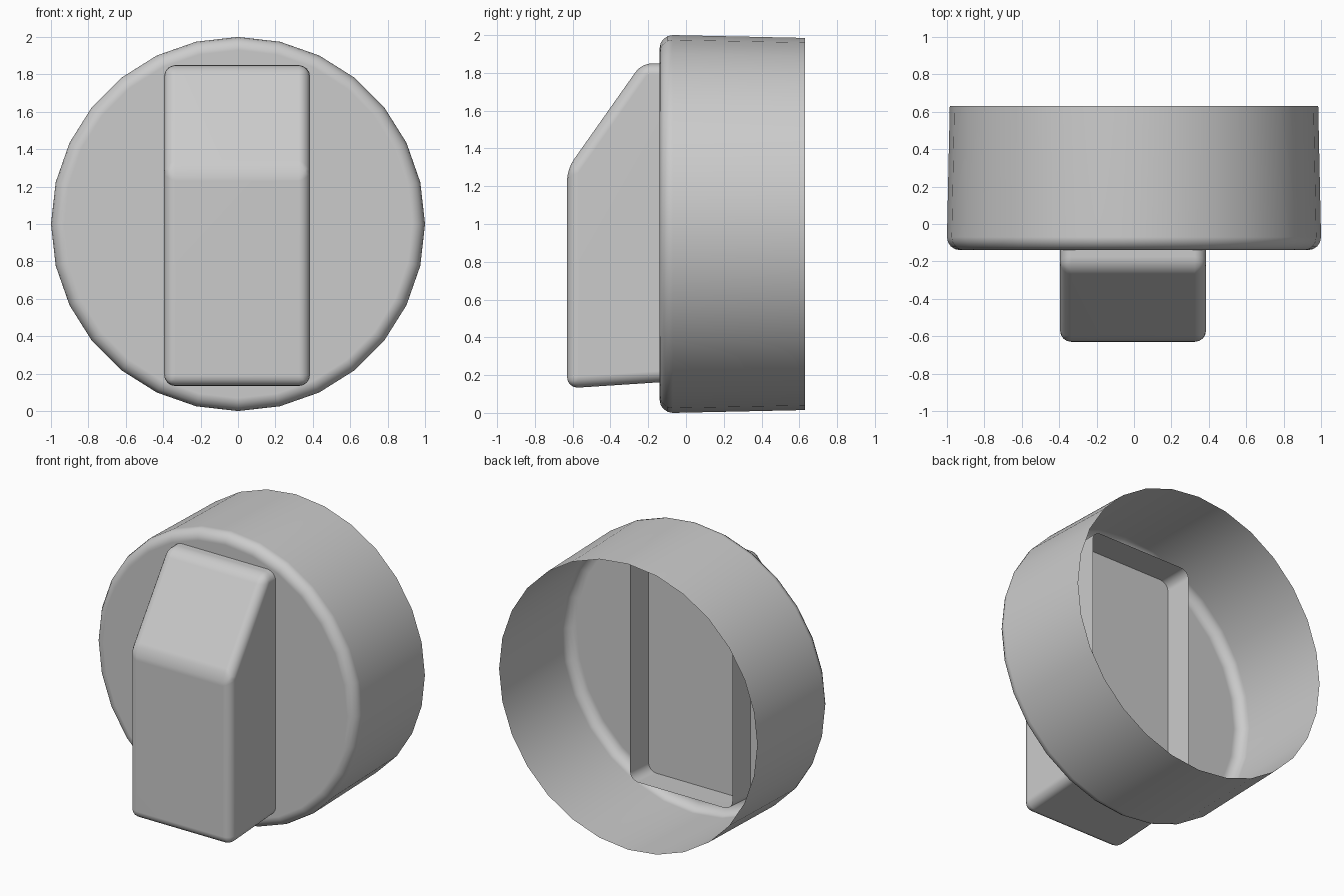
import bpy, bmesh
from math import sin, cos, pi, radians

default = bpy.data.objects.get("Cube")
if default:
    bpy.data.objects.remove(default, do_unlink=True)

grey = bpy.data.materials.new("plain grey")
grey.use_nodes = True
colour = (0.6, 0.6, 0.6, 1)
grey.diffuse_color = colour
grey.node_tree.nodes["Principled BSDF"].inputs["Base Color"].default_value = colour


def finish(bm, name):
    """Turn a bmesh into a smooth-shaded object whose flat faces stay flat."""
    bmesh.ops.recalc_face_normals(bm, faces=bm.faces)
    mesh = bpy.data.meshes.new(name)
    bm.to_mesh(mesh)
    bm.free()
    mesh.materials.append(grey)
    obj = bpy.data.objects.new(name, mesh)
    bpy.context.collection.objects.link(obj)
    bpy.ops.object.select_all(action='DESELECT')
    obj.select_set(True)
    bpy.context.view_layer.objects.active = obj
    bpy.ops.object.shade_smooth_by_angle(angle=radians(40))
    weighted = obj.modifiers.new("flat faces", 'WEIGHTED_NORMAL')
    weighted.keep_sharp = True
    return obj


# Round drum: thin shell, rounded front rim, open back
SIDES, FILLET, STEPS = 28, 0.07, 4
FRONT, BACK = -0.14, 0.63
profile = []
for i in range(STEPS + 1):
    a = pi / 2 * i / STEPS
    profile.append((1 - FILLET + FILLET * sin(a), FRONT + FILLET - FILLET * cos(a)))
profile.append((0.985, BACK))

bm = bmesh.new()
rings = []
for r, y in profile:
    rings.append([bm.verts.new((r * cos(2 * pi * k / SIDES), y, 1 + r * sin(2 * pi * k / SIDES)))
                  for k in range(SIDES)])
bm.faces.new(rings[0])
for a, b in zip(rings, rings[1:]):
    for k in range(SIDES):
        n = (k + 1) % SIDES
        bm.faces.new((a[k], a[n], b[n], b[k]))
finish(bm, "drum")

# Grip: hollow block with a sloped top, its walls running on through the drum front
LEFT, RIGHT, GRIP_BACK = 0.385, -0.395, 0.06
outline = [(GRIP_BACK, 0.175), (-0.63, 0.13), (-0.63, 1.29), (-0.235, 1.85), (GRIP_BACK, 1.85)]
bm = bmesh.new()
sides = [[bm.verts.new((x, y, z)) for y, z in outline] for x in (RIGHT, LEFT)]
for side in sides:
    bm.faces.new(side)
for k in range(len(outline) - 1):
    bm.faces.new((sides[0][k], sides[0][k + 1], sides[1][k + 1], sides[1][k]))
bmesh.ops.recalc_face_normals(bm, faces=bm.faces)
inner_edges = [e for e in bm.edges if not e.is_boundary]
bmesh.ops.bevel(bm, geom=inner_edges, offset=0.06, segments=4, profile=0.5,
                affect='EDGES', clamp_overlap=True)
finish(bm, "grip")
